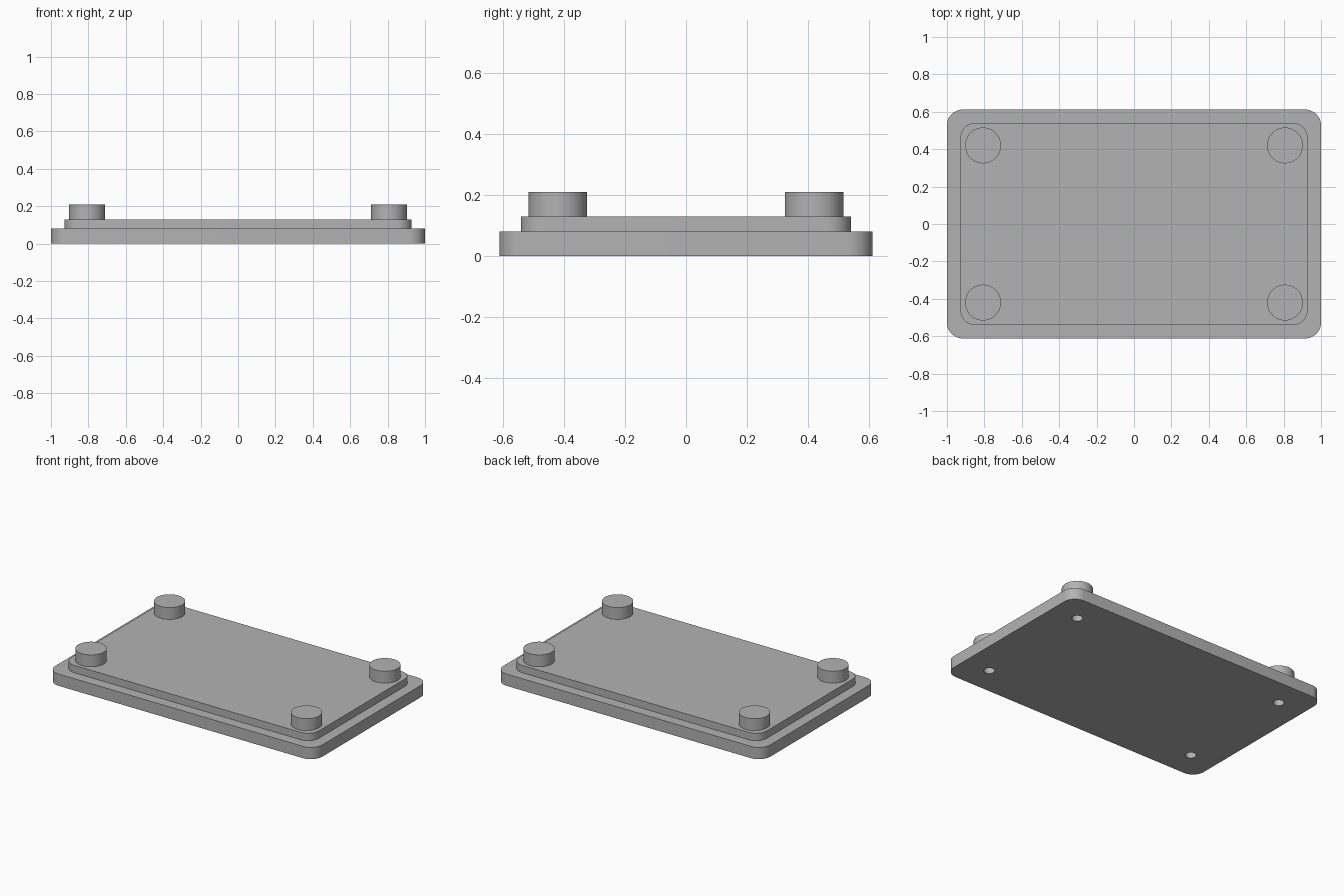
import bpy
import bmesh
from math import cos, sin, pi, radians

if "Cube" in bpy.data.objects:
    bpy.data.objects.remove(bpy.data.objects["Cube"], do_unlink=True)

# Single plain grey
grey = bpy.data.materials.new("matte_grey")
grey.use_nodes = True
colour = (0.45, 0.45, 0.45, 1)
grey.diffuse_color = colour
grey.node_tree.nodes["Principled BSDF"].inputs["Base Color"].default_value = colour

POST_X, POST_Y = 0.807, 0.42
CORNERS = [(sx, sy) for sx in (-1, 1) for sy in (-1, 1)]


def circle(cx, cy, r, n=64):
    return [(cx + r * cos(2 * pi * i / n), cy + r * sin(2 * pi * i / n)) for i in range(n)]


def rounded_rect(hx, hy, r, steps=12):
    points = []
    for quarter, (sx, sy) in enumerate([(1, 1), (-1, 1), (-1, -1), (1, -1)]):
        for i in range(steps + 1):
            a = (quarter + i / steps) * pi / 2
            points.append((sx * (hx - r) + r * cos(a), sy * (hy - r) + r * sin(a)))
    return points


def extrude(name, outlines, z0, z1):
    """Make one object from outlines raised between two heights."""
    bm = bmesh.new()
    for outline in outlines:
        low = [bm.verts.new((x, y, z0)) for x, y in outline]
        high = [bm.verts.new((x, y, z1)) for x, y in outline]
        bm.faces.new(low[::-1])
        bm.faces.new(high)
        for i in range(len(low)):
            j = (i + 1) % len(low)
            bm.faces.new((low[i], low[j], high[j], high[i]))
    mesh = bpy.data.meshes.new(name)
    bm.to_mesh(mesh)
    bm.free()
    mesh.materials.append(grey)
    obj = bpy.data.objects.new(name, mesh)
    bpy.context.collection.objects.link(obj)
    return obj


# Stepped lid: wide base plate, then a smaller raised panel
parts = [
    extrude("base_plate", [rounded_rect(1.0, 0.612, 0.085)], 0, 0.08),
    extrude("raised_panel", [rounded_rect(0.928, 0.541, 0.08)], 0.08, 0.13),
]

# Round corner posts
for sx, sy in CORNERS:
    name = ("back" if sy > 0 else "front") + ("_left" if sx > 0 else "_right") + "_post"
    parts.append(extrude(name, [circle(sx * POST_X, sy * POST_Y, 0.096)], 0.13, 0.21))

# Blind screw holes from below, centred under the posts
holes = [circle(sx * POST_X, sy * POST_Y, 0.034, 32) for sx, sy in CORNERS]
cutter = extrude("screw_hole_cutter", holes, -0.05, 0.17)
cutter.hide_render = True

for part in parts:
    bpy.ops.object.select_all(action="DESELECT")
    part.select_set(True)
    bpy.context.view_layer.objects.active = part
    cut = part.modifiers.new("screw_holes", "BOOLEAN")
    cut.operation = "DIFFERENCE"
    cut.solver = "EXACT"
    cut.object = cutter
    bpy.ops.object.modifier_apply(modifier=cut.name)
    bpy.ops.object.shade_smooth_by_angle(angle=radians(30))

bpy.data.objects.remove(cutter, do_unlink=True)
